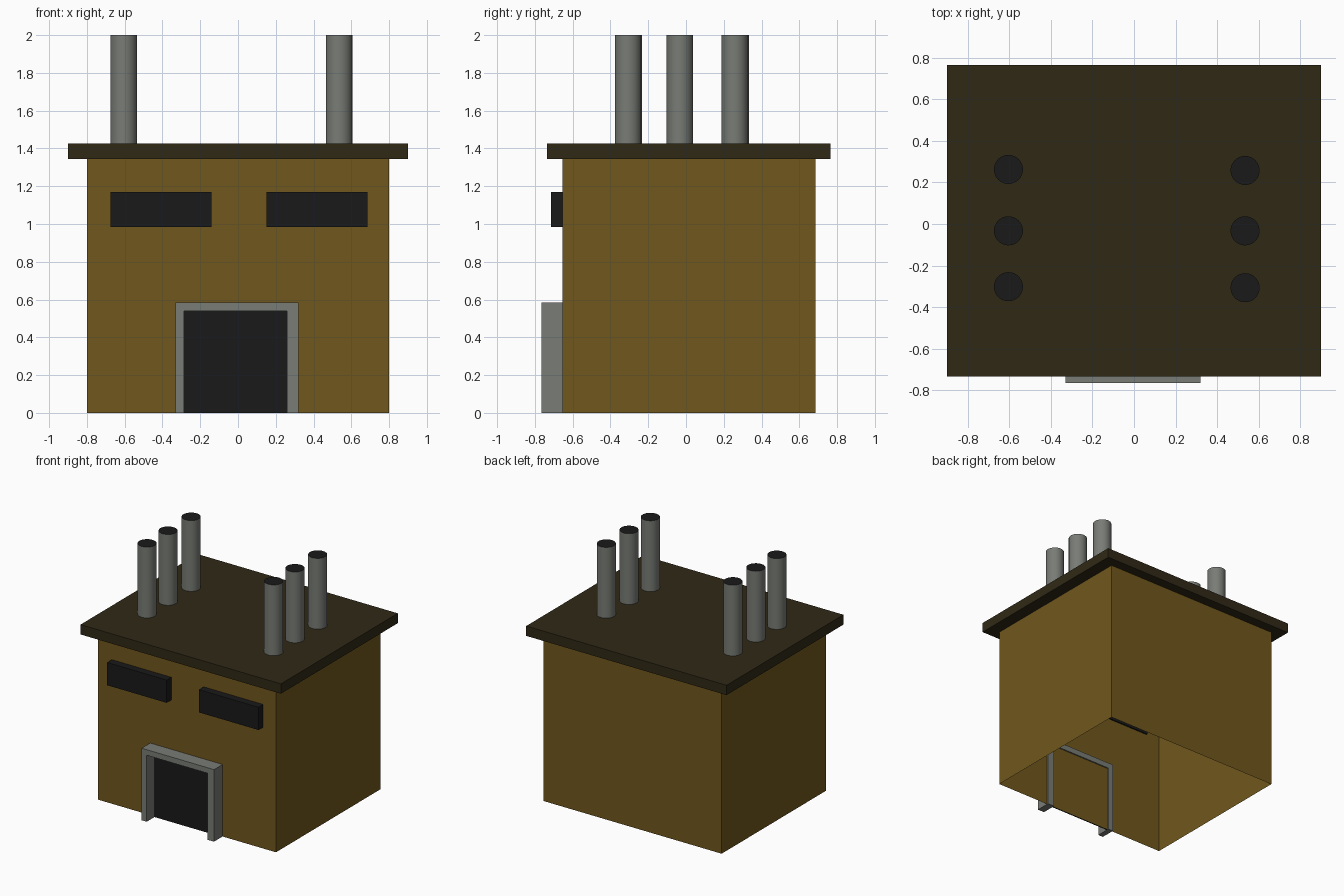
import bpy, bmesh
from mathutils import Matrix

if "Cube" in bpy.data.objects:
    bpy.data.objects.remove(bpy.data.objects["Cube"])


def material(name, rgb):
    m = bpy.data.materials.new(name)
    m.diffuse_color = (*rgb, 1)
    m.use_nodes = True
    m.node_tree.nodes["Principled BSDF"].inputs["Base Color"].default_value = m.diffuse_color
    return m


OCHRE = material("ochre_wall", (0.16, 0.095, 0.012))
BROWN = material("dark_roof", (0.03, 0.022, 0.008))
BLACK = material("black", (0.01, 0.01, 0.01))
GREY = material("grey_metal", (0.19, 0.20, 0.18))


def finish(name, bm, *mats):
    me = bpy.data.meshes.new(name)
    bm.to_mesh(me)
    bm.free()
    for m in mats:
        me.materials.append(m)
    ob = bpy.data.objects.new(name, me)
    bpy.context.collection.objects.link(ob)
    return ob


def box(name, x, y, z, mat, open_bottom=False):
    bm = bmesh.new()
    bmesh.ops.create_cube(bm, size=1)
    for v in bm.verts:
        v.co = [r[0] if c < 0 else r[1] for c, r in zip(v.co, (x, y, z))]
    if open_bottom:
        low = [f for f in bm.faces if f.normal.z < -0.5]
        bmesh.ops.delete(bm, geom=low, context='FACES_ONLY')
    return finish(name, bm, mat)


# Hollow building shell, open underneath, and overhanging roof slab
box("walls", (-0.80, 0.80), (-0.655, 0.685), (0, 1.345), OCHRE, open_bottom=True)
box("roof", (-0.90, 0.90), (-0.735, 0.765), (1.345, 1.425), BROWN)

# Windows poke slightly through the front wall
for side, x in (("left", (-0.675, -0.14)), ("right", (0.15, 0.685))):
    box(f"window_{side}", x, (-0.715, -0.645), (0.985, 1.17), BLACK)

# Door panel
box("door", (-0.285, 0.26), (-0.665, -0.657), (0, 0.54), BLACK)

# Door surround: arch profile extruded towards the wall
bm = bmesh.new()
profile = [(-0.33, 0), (-0.33, 0.585), (0.32, 0.585), (0.32, 0),
           (0.26, 0), (0.26, 0.54), (-0.285, 0.54), (-0.285, 0)]
face = bm.faces.new([bm.verts.new((x, -0.765, z)) for x, z in profile])
ext = bmesh.ops.extrude_face_region(bm, geom=[face], use_keep_orig=True)
for g in ext["geom"]:
    if isinstance(g, bmesh.types.BMVert):
        g.co.y = -0.645
bmesh.ops.recalc_face_normals(bm, faces=bm.faces)
finish("door_frame", bm, GREY)

# Two rows of smokestacks with black mouths
for side, x, ys in (("left", -0.605, (0.263, -0.033, -0.302)),
                    ("right", 0.535, (0.258, -0.033, -0.307))):
    for i, y in enumerate(ys, 1):
        bm = bmesh.new()
        bmesh.ops.create_cone(bm, cap_ends=True, segments=32, radius1=0.07,
                              radius2=0.07, depth=0.585,
                              matrix=Matrix.Translation((x, y, 1.7075)))
        for f in bm.faces:
            f.material_index = int(f.normal.z > 0.5)
            f.smooth = abs(f.normal.z) < 0.5
        for e in bm.edges:
            e.smooth = all(f.smooth for f in e.link_faces)
        finish(f"smokestack_{side}_{i}", bm, GREY, BLACK)
